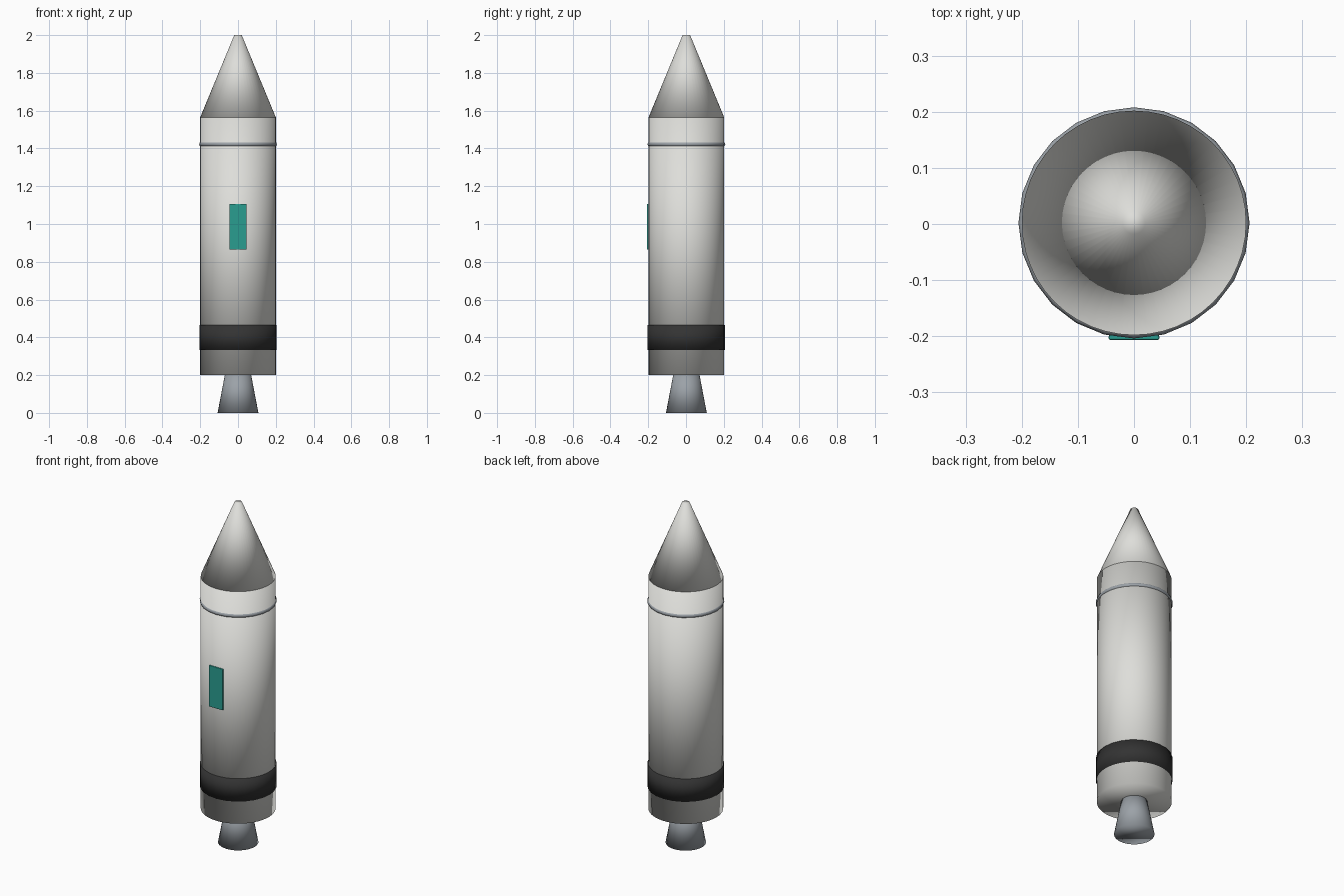
import bpy
import bmesh
from mathutils import Matrix

if "Cube" in bpy.data.objects:
    bpy.data.objects.remove(bpy.data.objects["Cube"], do_unlink=True)

AXIS_Y = 0.002  # hull axis, offset slightly by the window plate


def material(name, rgb):
    mat = bpy.data.materials.new(name)
    mat.use_nodes = True
    colour = (*rgb, 1.0)
    mat.diffuse_color = colour
    mat.node_tree.nodes["Principled BSDF"].inputs["Base Color"].default_value = colour
    return mat


white = material("off white", (0.73, 0.73, 0.70))
steel = material("steel grey", (0.33, 0.36, 0.39))
black = material("charcoal", (0.033, 0.033, 0.033))
teal = material("teal", (0.023, 0.34, 0.28))


def finish(obj, mat, smooth=True):
    obj.data.materials.append(mat)
    if smooth:
        obj.data.shade_smooth()
    return obj


def frustum(name, mat, z_low, z_high, r_low, r_high, sides):
    """Capped round section standing between two heights."""
    bm = bmesh.new()
    bmesh.ops.create_cone(
        bm, cap_ends=True, segments=sides, radius1=r_low, radius2=r_high,
        depth=z_high - z_low,
        matrix=Matrix.Translation((0, AXIS_Y, (z_low + z_high) / 2)))
    mesh = bpy.data.meshes.new(name)
    bm.to_mesh(mesh)
    bm.free()
    obj = bpy.data.objects.new(name, mesh)
    bpy.context.collection.objects.link(obj)
    return finish(obj, mat)


# Hull, nose, engine and dark band
frustum("body", white, 0.20, 1.565, 0.20, 0.20, 48)
frustum("nose_cone", white, 1.565, 2.0, 0.20, 0.02, 48)
frustum("engine_nozzle", steel, 0.0, 0.22, 0.108, 0.066, 32)
frustum("dark_band", black, 0.332, 0.465, 0.205, 0.205, 24)

# Thin collar below the nose
bpy.ops.mesh.primitive_torus_add(
    major_segments=24, minor_segments=8, major_radius=0.194,
    minor_radius=0.012, location=(0, AXIS_Y, 1.422))
collar = bpy.context.object
collar.name = "collar_ring"
finish(collar, steel)

# Window plate on the front of the hull
bpy.ops.mesh.primitive_cube_add(size=1, location=(0, -0.202, 0.985))
window = bpy.context.object
window.name = "window"
window.scale = (0.09, 0.0095, 0.242)
bpy.ops.object.transform_apply(location=False, rotation=False, scale=True)
bevel = window.modifiers.new("soft_edges", "BEVEL")
bevel.width = 0.003
bevel.segments = 2
finish(window, teal, smooth=False)
